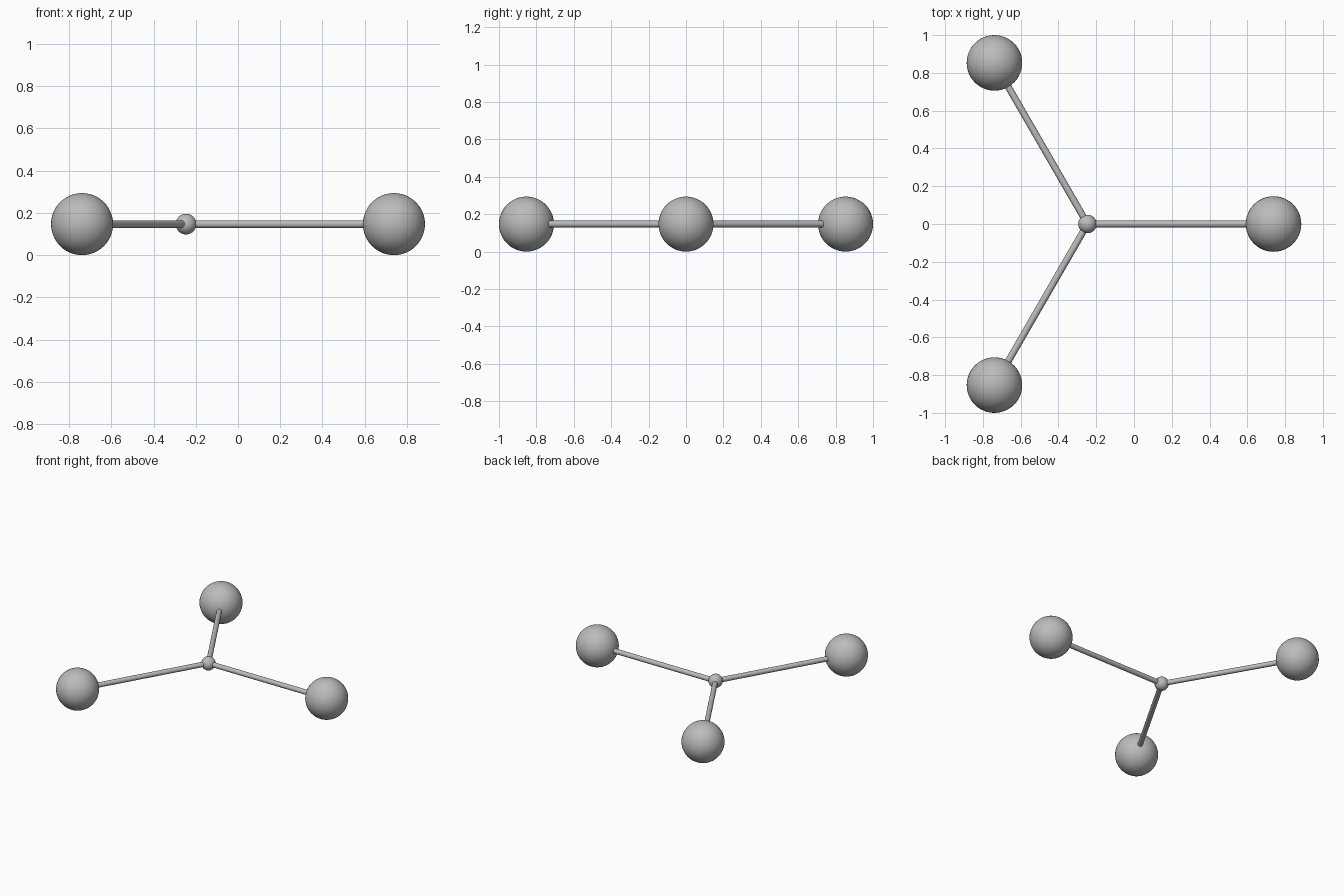
import bpy
from math import cos, sin, pi, radians
from mathutils import Vector

cube = bpy.data.objects.get("Cube")
if cube:
    bpy.data.objects.remove(cube, do_unlink=True)

BALL_R, HUB_R, ROD_R, ARM = 0.147, 0.049, 0.018, 0.985
hub_pos = Vector((-ARM / 4, 0, BALL_R))

grey = bpy.data.materials.new("grey")
grey.use_nodes = True
colour = (0.5, 0.5, 0.5, 1)
grey.diffuse_color = colour
grey.node_tree.nodes["Principled BSDF"].inputs["Base Color"].default_value = colour


def finish(name):
    obj = bpy.context.object
    obj.name = name
    obj.data.materials.append(grey)
    bpy.ops.object.shade_smooth_by_angle(angle=radians(40))


def ball(name, radius, pos):
    bpy.ops.mesh.primitive_uv_sphere_add(segments=48, ring_count=24, radius=radius, location=pos)
    finish(name)


# Central hub
ball("hub", HUB_R, hub_pos)

# Three rods, each ending in a large ball
for i, side in enumerate(("left", "back_right", "front_right")):
    angle = i * 2 * pi / 3
    direction = Vector((cos(angle), sin(angle), 0))
    bpy.ops.mesh.primitive_cylinder_add(vertices=24, radius=ROD_R, depth=ARM,
                                        location=hub_pos + direction * ARM / 2,
                                        rotation=(0, pi / 2, angle))
    finish(side + "_rod")
    ball(side + "_ball", BALL_R, hub_pos + direction * ARM)
